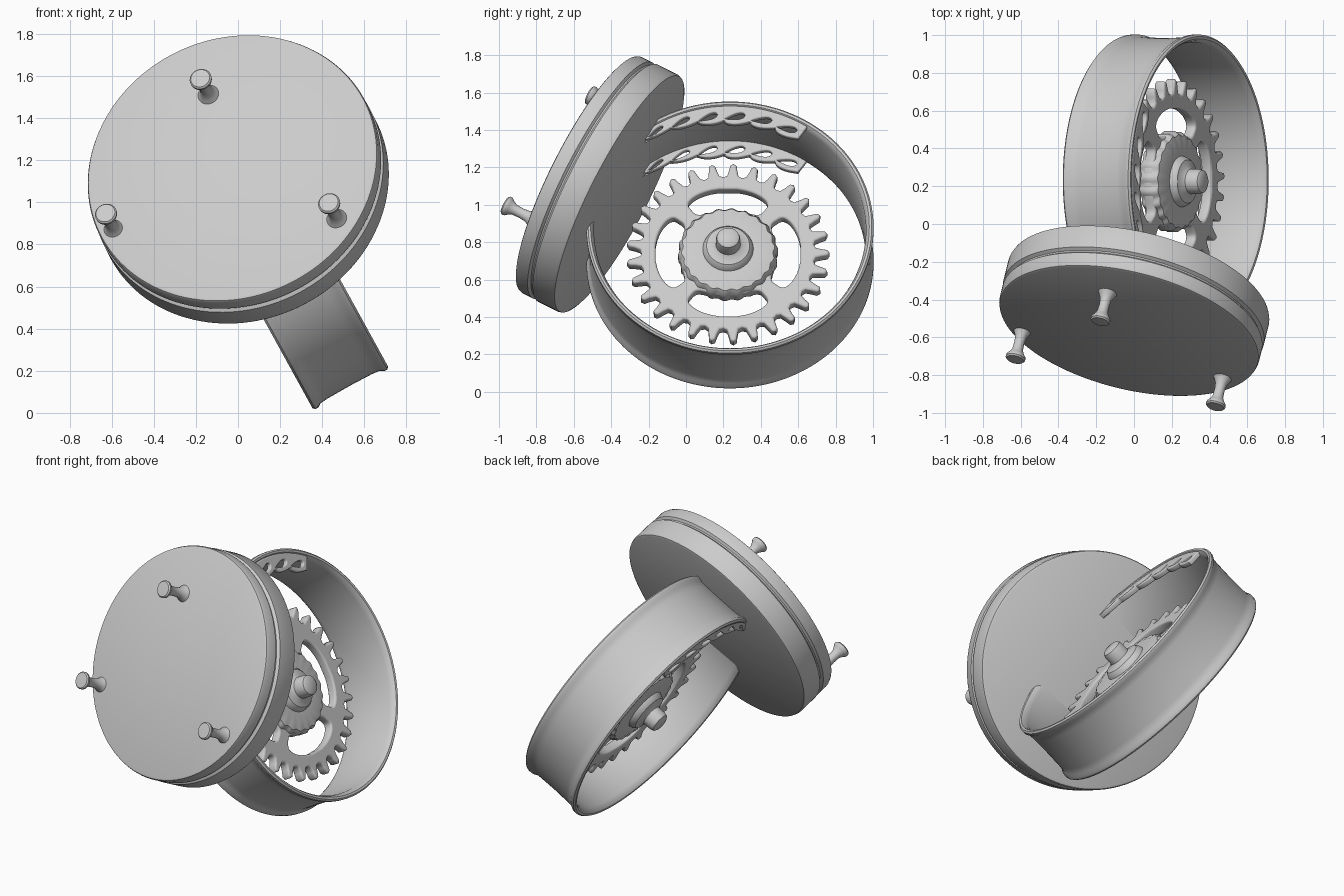
import bpy, bmesh
from math import sin, cos, pi, radians
from mathutils import Vector, Matrix

if "Cube" in bpy.data.objects:
    bpy.data.objects.remove(bpy.data.objects["Cube"])

grey = bpy.data.materials.new("plain grey")
grey.use_nodes = True
COLOR = (0.6, 0.6, 0.6, 1)
grey.diffuse_color = COLOR
grey.node_tree.nodes["Principled BSDF"].inputs["Base Color"].default_value = COLOR


def frame(origin, axis, side):
    """Matrix whose z runs along axis and whose x follows side."""
    z = Vector(axis).normalized()
    x = Vector(side)
    x = (x - z * x.dot(z)).normalized()
    y = z.cross(x)
    return Matrix.Translation(origin) @ Matrix((x, y, z)).transposed().to_4x4()


def finish(name, mesh, matrix, angle=35):
    mesh.materials.clear()
    mesh.materials.append(grey)
    for p in mesh.polygons:
        p.use_smooth = True
        p.material_index = 0
    mesh.set_sharp_from_angle(angle=radians(angle))
    obj = bpy.data.objects.new(name, mesh)
    obj.matrix_world = matrix
    bpy.context.collection.objects.link(obj)
    return obj


def lathe(name, profile, matrix, steps=96, closed=False, wave=None):
    """Spin an (r, z) profile about local z."""
    bm = bmesh.new()
    vs = [bm.verts.new((r, 0, z)) for r, z in profile]
    for a, b in zip(vs, vs[1:]):
        bm.edges.new((a, b))
    if closed:
        bm.edges.new((vs[-1], vs[0]))
    bmesh.ops.spin(bm, geom=bm.verts[:] + bm.edges[:], axis=(0, 0, 1),
                   cent=(0, 0, 0), steps=steps, angle=2 * pi)
    bmesh.ops.remove_doubles(bm, verts=bm.verts, dist=0.0005)
    if wave:
        for v in bm.verts:
            wave(v)
    bmesh.ops.recalc_face_normals(bm, faces=bm.faces)
    mesh = bpy.data.meshes.new(name)
    bm.to_mesh(mesh)
    bm.free()
    return finish(name, mesh, matrix)


def plate(name, outlines, matrix, half, bevel):
    """Filled flat shape with holes, thickened and rounded at its edges."""
    curve = bpy.data.curves.new(name + "_outline", "CURVE")
    curve.dimensions = "2D"
    curve.fill_mode = "BOTH"
    curve.extrude = half - bevel
    curve.bevel_depth = bevel
    curve.bevel_resolution = 2
    curve.offset = -bevel
    for pts in outlines:
        s = curve.splines.new("POLY")
        s.points.add(len(pts) - 1)
        for p, (x, y) in zip(s.points, pts):
            p.co = (x, y, 0, 1)
        s.use_cyclic_u = True
    tmp = bpy.data.objects.new(name + "_outline", curve)
    bpy.context.collection.objects.link(tmp)
    deps = bpy.context.evaluated_depsgraph_get()
    mesh = bpy.data.meshes.new_from_object(tmp.evaluated_get(deps))
    bpy.data.objects.remove(tmp)
    return finish(name, mesh, matrix, 50)


def polar(r, a):
    return (r * cos(a), r * sin(a))


# Tilted round base with a groove around its edge
base_axis = Vector((-0.22, -0.87, 0.44)).normalized()
base_center = Vector((0, -0.46, 1.11))
lathe("base_disc",
      [(0, 0.125), (0.69, 0.125), (0.702, 0.12), (0.707, 0.108), (0.707, 0.045),
       (0.693, 0.033), (0.693, 0.024), (0.71, 0.012), (0.71, -0.108),
       (0.705, -0.12), (0.693, -0.125), (0, -0.125)],
      frame(base_center, base_axis, (1, 0, 0)), 128)

# Three flared pegs on the front of the base
peg = [(0.055, -0.01), (0.042, 0.012), (0.031, 0.035), (0.027, 0.07),
       (0.029, 0.115), (0.043, 0.142), (0.052, 0.153), (0.053, 0.166),
       (0.046, 0.174), (0, 0.176)]
for name, tip in (("top", (-0.18, -0.52, 1.59)),
                  ("right", (-0.63, -0.72, 0.95)),
                  ("left", (0.43, -0.97, 1.0))):
    lathe("peg_" + name, peg,
          frame(Vector(tip) - base_axis * 0.176, base_axis, (1, 0, 0)), 32)

# Hoop with beaded rims
hoop_axis = Vector((0.876, 0, 0.482)).normalized()
hoop_center = Vector((0.168, 0.235, 0.785))
hoop = frame(hoop_center, hoop_axis, (0, 1, 0))
upper = [(0.727, 0), (0.727, 0.165), (0.735, 0.19), (0.745, 0.203),
         (0.758, 0.205), (0.768, 0.195), (0.768, 0.178), (0.756, 0.16),
         (0.752, 0.12), (0.75, 0)]
lower = [(r, -z) for r, z in reversed(upper[1:-1])]
lathe("hoop", upper + lower, hoop, 128, closed=True)

# Pierced leaf ornament inside both rims
LEAVES = 7
START, END = radians(142), radians(56)


def ornament_outlines():
    def width(t):
        return 0.03 + 0.1 * min(1, t * 1.8)

    def angle(t):
        return START + (END - START) * t

    steps = LEAVES * 12
    band = [polar(0.74, angle(i / steps)) for i in range(steps + 1)]
    for i in range(steps, -1, -1):
        t = i / steps
        tooth = 1 - (t * LEAVES) % 1          # swept leaf tips
        r = 0.74 - width(t) * (0.68 + 0.42 * tooth * sin(pi * tooth ** 0.4) ** 0.6)
        band.append(polar(r, angle(t)))
    holes = []
    for k in range(1, LEAVES):
        tc = (k + 0.42) / LEAVES
        w = width(tc)
        hole = []
        for j in range(20):
            a = 2 * pi * j / 20
            u, s = cos(a), sin(a) * (0.6 + 0.4 * cos(a))   # teardrop
            hole.append(polar(0.74 - w * (0.5 + 0.22 * s - 0.1 * u),
                              angle(tc + 0.36 / LEAVES * u)))
        holes.append(hole)
    return [band] + holes


for name, z in (("outer", 0.185), ("inner", -0.185)):
    plate("leaf_ornament_" + name, ornament_outlines(),
          hoop @ Matrix.Translation((0, 0, z)), 0.016, 0.007)

# Toothed wheel with four openings
gear = hoop @ Matrix.Translation((-0.01, -0.06, 0))
TEETH = 29
outline = []
for i in range(TEETH):
    for off, r in ((-0.5, 0.462), (-0.3, 0.47), (-0.21, 0.5), (-0.15, 0.532),
                   (0, 0.543), (0.15, 0.532), (0.21, 0.5), (0.3, 0.47)):
        outline.append(polar(r, 2 * pi * (i + off) / TEETH))


def signed_pow(v, p):
    return abs(v) ** p * (1 if v > 0 else -1)


openings = []
for q in range(4):
    openings.append([polar(0.325 + 0.065 * signed_pow(sin(a), 0.5),
                           q * pi / 2 + radians(37) * signed_pow(cos(a), 0.6))
                     for a in (2 * pi * (j + 0.5) / 48 for j in range(48))])
plate("gear_wheel", [outline] + openings, gear, 0.03, 0.012)


# Hub with scalloped edge and a stub shaft on each side
def scallop(v):
    r = v.co.xy.length
    if r > 0.19:
        a = v.co.xy.angle_signed(Vector((1, 0)))
        k = 1 + 0.022 * sin(22 * a)
        v.co.x *= k
        v.co.y *= k


half_hub = [(0, 0.2), (0.045, 0.2), (0.06, 0.19), (0.065, 0.17), (0.066, 0.12),
            (0.08, 0.108), (0.115, 0.1), (0.128, 0.085), (0.135, 0.065),
            (0.2, 0.065), (0.245, 0.055), (0.262, 0.03)]
lathe("hub", half_hub + [(r, -z) for r, z in reversed(half_hub)],
      gear, 132, wave=scallop)
